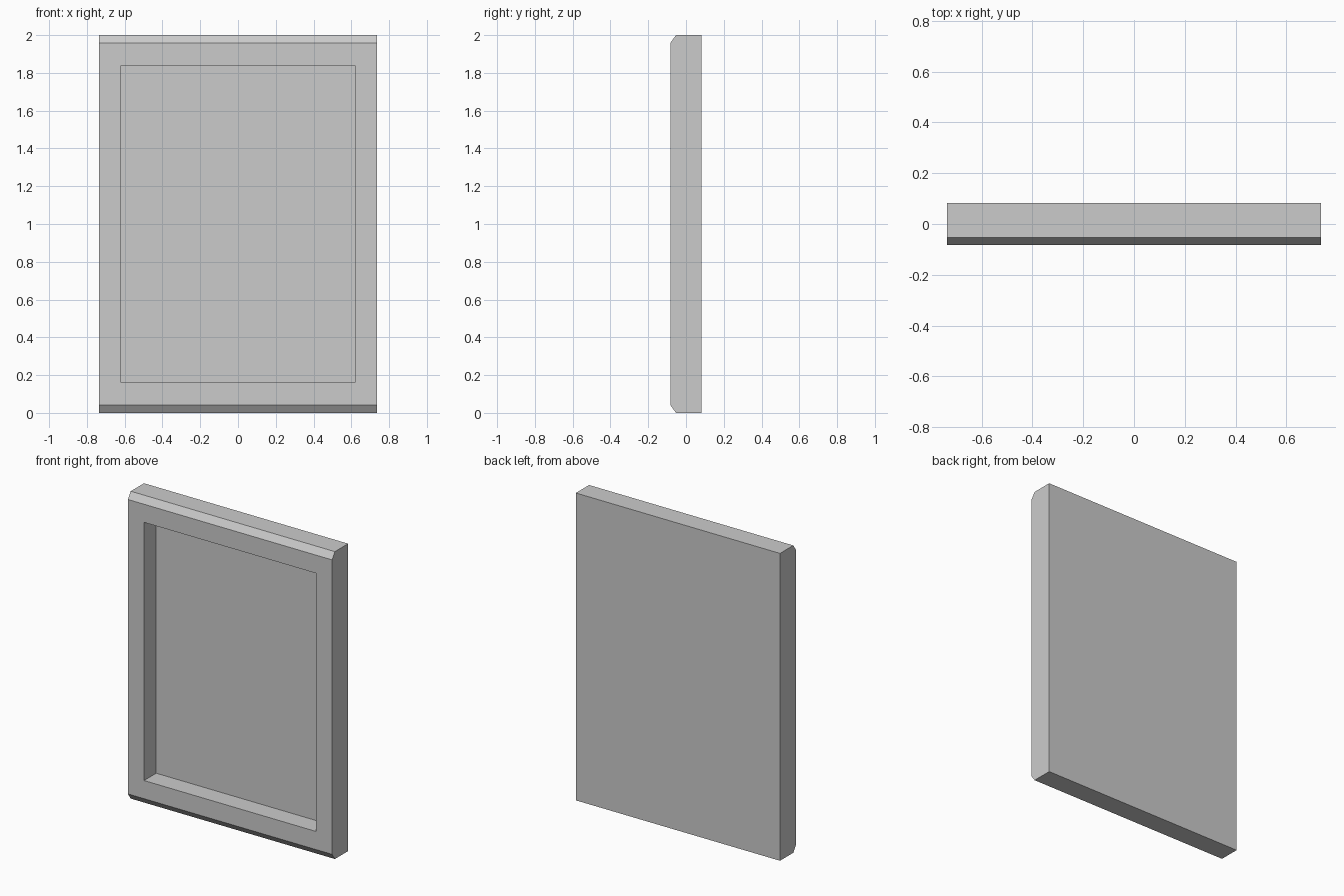
import bpy, bmesh
from mathutils import Vector

if "Cube" in bpy.data.objects:
    bpy.data.objects.remove(bpy.data.objects["Cube"])

W, D, H = 0.735, 0.083, 2.0      # half width, half depth, height
CY, CZ = 0.03, 0.042             # chamfer size
BORDER, DEPTH = 0.165, 0.125     # frame border and recess depth

bm = bmesh.new()

# Side profile with chamfered front edges, extruded across the width
profile = [(-D, CZ), (-D + CY, 0), (D, 0), (D, H), (-D + CY, H), (-D, H - CZ)]
side = bm.faces.new([bm.verts.new((-W, y, z)) for y, z in profile])
ext = bmesh.ops.extrude_face_region(bm, geom=[side])
bmesh.ops.translate(bm, vec=(2 * W, 0, 0),
                    verts=[v for v in ext["geom"] if isinstance(v, bmesh.types.BMVert)])
bmesh.ops.recalc_face_normals(bm, faces=bm.faces[:])

# Recessed front panel: inset the front face, then push it straight back
front = next(f for f in bm.faces if f.normal.y < -0.99)
bmesh.ops.inset_region(bm, faces=[front], thickness=BORDER)
for v in front.verts:
    v.co.z = 0.16 if v.co.z < H / 2 else H - 0.16
ext = bmesh.ops.extrude_face_region(bm, geom=[front])
bmesh.ops.translate(bm, vec=Vector((0, DEPTH, 0)),
                    verts=[v for v in ext["geom"] if isinstance(v, bmesh.types.BMVert)])
if front.is_valid:
    bmesh.ops.delete(bm, geom=[front], context='FACES_ONLY')
bmesh.ops.recalc_face_normals(bm, faces=bm.faces[:])

mesh = bpy.data.meshes.new("framed_panel")
bm.to_mesh(mesh)
bm.free()
bpy.context.collection.objects.link(bpy.data.objects.new("framed_panel", mesh))
